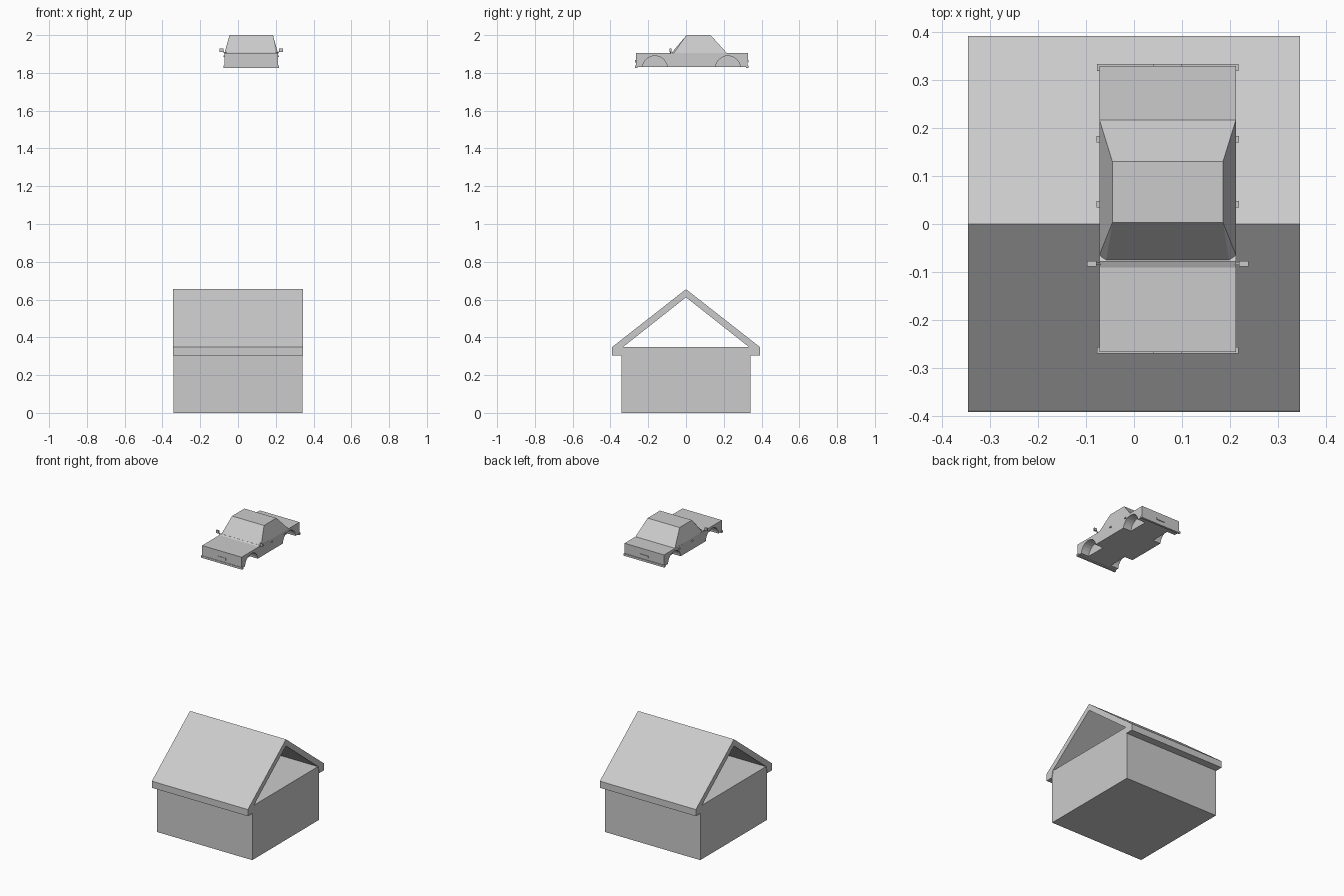
import bpy, bmesh, math

if "Cube" in bpy.data.objects:
    bpy.data.objects.remove(bpy.data.objects["Cube"])

CX = 0.07  # car centre line


def finish(name, bm):
    bmesh.ops.recalc_face_normals(bm, faces=bm.faces)
    me = bpy.data.meshes.new(name)
    bm.to_mesh(me)
    bm.free()
    ob = bpy.data.objects.new(name, me)
    bpy.context.collection.objects.link(ob)
    return ob


def box(name, x, y, z):
    return extrude(name, [(y[0], z[0]), (y[1], z[0]), (y[1], z[1]), (y[0], z[1])], *x)


def extrude(name, yz, x0, x1):
    """Extrude a closed y-z profile along x."""
    bm = bmesh.new()
    face = bm.faces.new([bm.verts.new((x0, y, z)) for y, z in yz])
    r = bmesh.ops.extrude_face_region(bm, geom=[face])
    verts = [g for g in r["geom"] if isinstance(g, bmesh.types.BMVert)]
    bmesh.ops.translate(bm, verts=verts, vec=(x1 - x0, 0, 0))
    return finish(name, bm)


def hull(name, points):
    bm = bmesh.new()
    for p in points:
        bm.verts.new(p)
    bmesh.ops.convex_hull(bm, input=bm.verts)
    bmesh.ops.dissolve_limit(bm, angle_limit=0.01, verts=bm.verts, edges=bm.edges)
    return finish(name, bm)


# House: block and open gable roof
box("house_block", (-0.342, 0.342), (-0.342, 0.342), (0, 0.35))
half = [(0.332, 0.35), (0.342, 0.305), (0.391, 0.305), (0.391, 0.348), (0.387, 0.352)]
roof = [(0, 0.612)] + half + [(0, 0.655)] + [(-y, z) for y, z in reversed(half)]
extrude("house_roof", roof, -0.345, 0.345)

# Car body with a low cowl in front of the windscreen
body = extrude("car_body", [(-0.266, 1.831), (0.326, 1.831), (0.328, 1.905), (-0.068, 1.905),
                            (-0.078, 1.909), (-0.09, 1.904), (-0.266, 1.904)],
               CX - 0.142, CX + 0.142)

# Cabin
cabin = []
for s in (-1, 1):
    cabin += [(CX + s * x, y, z) for x, y, z in (
        (0.142, 0.217, 1.904), (0.142, -0.065, 1.904), (0.128, -0.078, 1.904),
        (0.115, 0.13, 2.0), (0.115, 0.003, 2.0))]
hull("car_cabin", cabin)

# Wheel arch recesses
for label, yc in (("front", -0.165), ("rear", 0.222)):
    for side, s in (("left", -1), ("right", 1)):
        arc = [(yc + 0.066 * math.cos(a), 1.825 + 0.065 * math.sin(a))
               for a in (2 * math.pi * i / 24 for i in range(24))]
        cutter = extrude(f"{label}_{side}_arch_cutter", arc, CX + s * 0.085, CX + s * 0.17)
        cutter.hide_render = True
        cutter.hide_viewport = True
        mod = body.modifiers.new("arch", 'BOOLEAN')
        mod.operation = 'DIFFERENCE'
        mod.object = cutter

# Bumpers and plates at both ends
for label, y0, y1 in (("front", -0.269, -0.256), ("rear", 0.318, 0.332)):
    box(label + "_bumper", (CX - 0.147, CX + 0.147), (y0, y1), (1.825, 1.838))
    plate = (y0, y0 + 0.004) if label == "front" else (y1 - 0.005, y1)
    box(label + "_plate", (CX - 0.03, CX + 0.03), plate, (1.855, 1.867))

# Door handles and mirrors
for side, s in (("left", -1), ("right", 1)):
    for i, y in enumerate((0.041, 0.176)):
        box(f"{side}_handle_{i}", (CX + s * 0.138, CX + s * 0.148), (y - 0.007, y + 0.007), (1.885, 1.891))
    box(side + "_mirror", (CX + s * 0.148, CX + s * 0.168), (-0.088, -0.077), (1.911, 1.928))
    hull(side + "_mirror_stalk", [(CX + s * x, y, z) for y in (-0.085, -0.079) for x, z in (
        (0.136, 1.902), (0.142, 1.902), (0.15, 1.912), (0.15, 1.918))])
